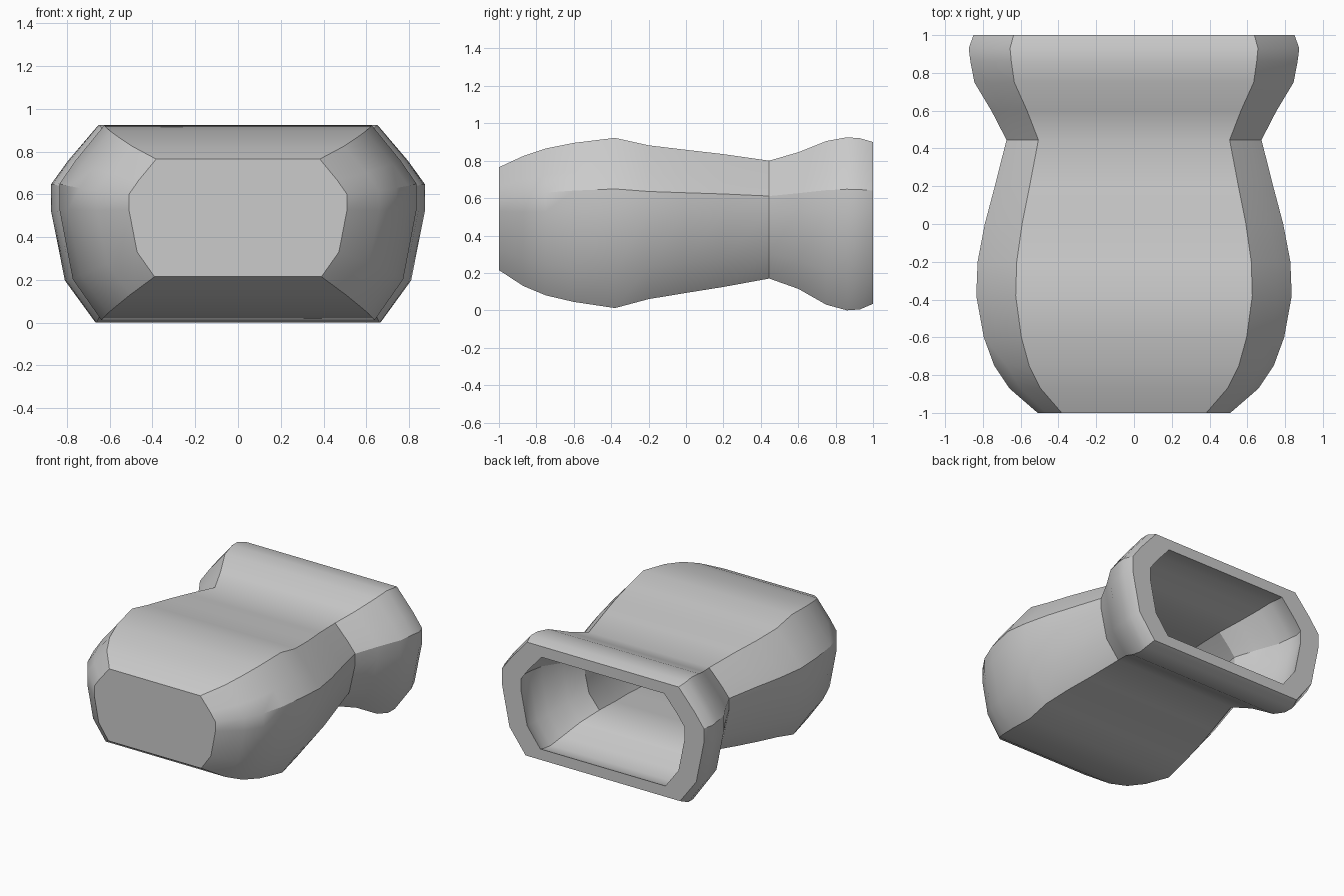
import bpy, bmesh, math

cube = bpy.data.objects.get("Cube")
if cube:
    bpy.data.objects.remove(cube, do_unlink=True)

grey = bpy.data.materials.new("plain grey")
grey.use_nodes = True
colour = (0.6, 0.6, 0.6, 1)
grey.diffuse_color = colour
grey.node_tree.nodes["Principled BSDF"].inputs["Base Color"].default_value = colour

# Right half of the cross-section: share of half width, share of height
HALF = [(.765, 0), (.925, .21), (1, .57), (1, .70), (.91, .82), (.75, 1)]
SECTION = HALF + [(-x, z) for x, z in reversed(HALF)]

# Stations along the body: y, half width, bottom, top
STATIONS = [
    (-1, .51, .215, .765), (-.87, .66, .13, .825), (-.75, .74, .08, .865),
    (-.6, .795, .045, .895), (-.38, .835, .012, .922), (-.2, .828, .06, .882),
    (0, .79, .093, .858), (.2, .737, .125, .835), (.445, .675, .17, .80),
    (.6, .755, .115, .845), (.75, .845, .03, .905), (.86, .866, 0, .925),
    (.93, .875, .005, .92), (1, .85, .035, .90)]
WALL = .81  # size of the cavity relative to the outside


def ring(bm, y, width, low, high, scale=1):
    mid, height = (low + high) / 2, (high - low) * scale
    return [bm.verts.new((x * width * scale, y, mid + (z - .5) * height))
            for x, z in SECTION]


def bridge(bm, a, b):
    n = len(a)
    for i in range(n):
        j = (i + 1) % n
        bm.faces.new((a[i], a[j], b[j], b[i]))


bm = bmesh.new()
outer = [ring(bm, *s) for s in STATIONS]
inner = [ring(bm, *s, scale=WALL) for s in reversed(STATIONS[1:])]

# Outer shell, back rim, then the cavity running forward
rings = outer + inner
for a, b in zip(rings, rings[1:]):
    bridge(bm, a, b)

# Closed front and the cavity's end wall
bm.faces.new(outer[0])
bm.faces.new(inner[-1])
bmesh.ops.recalc_face_normals(bm, faces=bm.faces)

mesh = bpy.data.meshes.new("hollow_body")
bm.to_mesh(mesh)
bm.free()
mesh.materials.append(grey)
body = bpy.data.objects.new("hollow_body", mesh)
bpy.context.collection.objects.link(body)

bpy.ops.object.select_all(action='DESELECT')
body.select_set(True)
bpy.context.view_layer.objects.active = body
bpy.ops.object.shade_smooth_by_angle(angle=math.radians(30))
